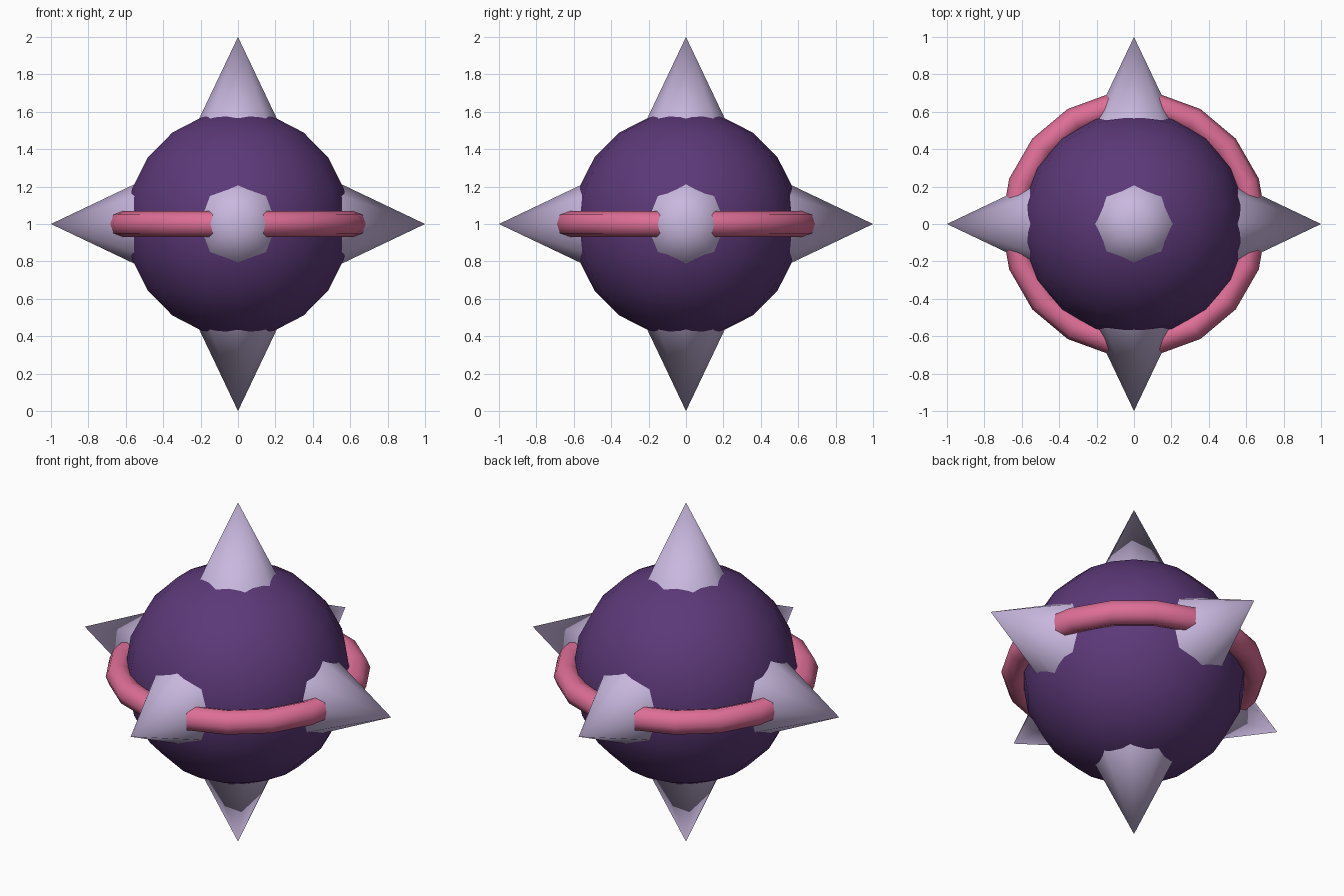
import bpy
import math
from mathutils import Vector

cube = bpy.data.objects.get("Cube")
if cube:
    bpy.data.objects.remove(cube, do_unlink=True)

CENTRE = Vector((0, 0, 1))


def material(name, colour):
    mat = bpy.data.materials.new(name)
    mat.use_nodes = True
    mat.diffuse_color = (*colour, 1)
    bsdf = next(n for n in mat.node_tree.nodes if n.type == "BSDF_PRINCIPLED")
    bsdf.inputs["Base Color"].default_value = (*colour, 1)
    return mat


def finish(name, mat):
    obj = bpy.context.object
    obj.name = name
    obj.data.materials.append(mat)
    bpy.ops.object.shade_smooth_by_angle(angle=math.radians(60))
    return obj


purple = material("deep purple", (0.107, 0.040, 0.188))
lavender = material("pale lavender", (0.584, 0.479, 0.738))
pink = material("rose pink", (0.73, 0.156, 0.305))

# Round body
bpy.ops.mesh.primitive_uv_sphere_add(
    segments=18, ring_count=10, radius=0.605, location=CENTRE)
finish("body", purple)

# Ring around the middle
bpy.ops.mesh.primitive_torus_add(
    major_segments=18, minor_segments=8,
    major_radius=0.64, minor_radius=0.07, location=CENTRE)
finish("ring", pink)

# Six spikes, bases sunk into the body
TIP, BASE, SLOPE = 1.0, 0.45, 0.476
directions = {
    "left": (1, 0, 0), "right": (-1, 0, 0),
    "back": (0, 1, 0), "front": (0, -1, 0),
    "top": (0, 0, 1), "bottom": (0, 0, -1),
}
for side, axis in directions.items():
    axis = Vector(axis)
    bpy.ops.mesh.primitive_cone_add(
        vertices=8, radius1=SLOPE * (TIP - BASE), radius2=0, depth=TIP - BASE,
        location=CENTRE + axis * (TIP + BASE) / 2,
        rotation=axis.to_track_quat("Z", "Y").to_euler())
    finish(side + "_spike", lavender)
